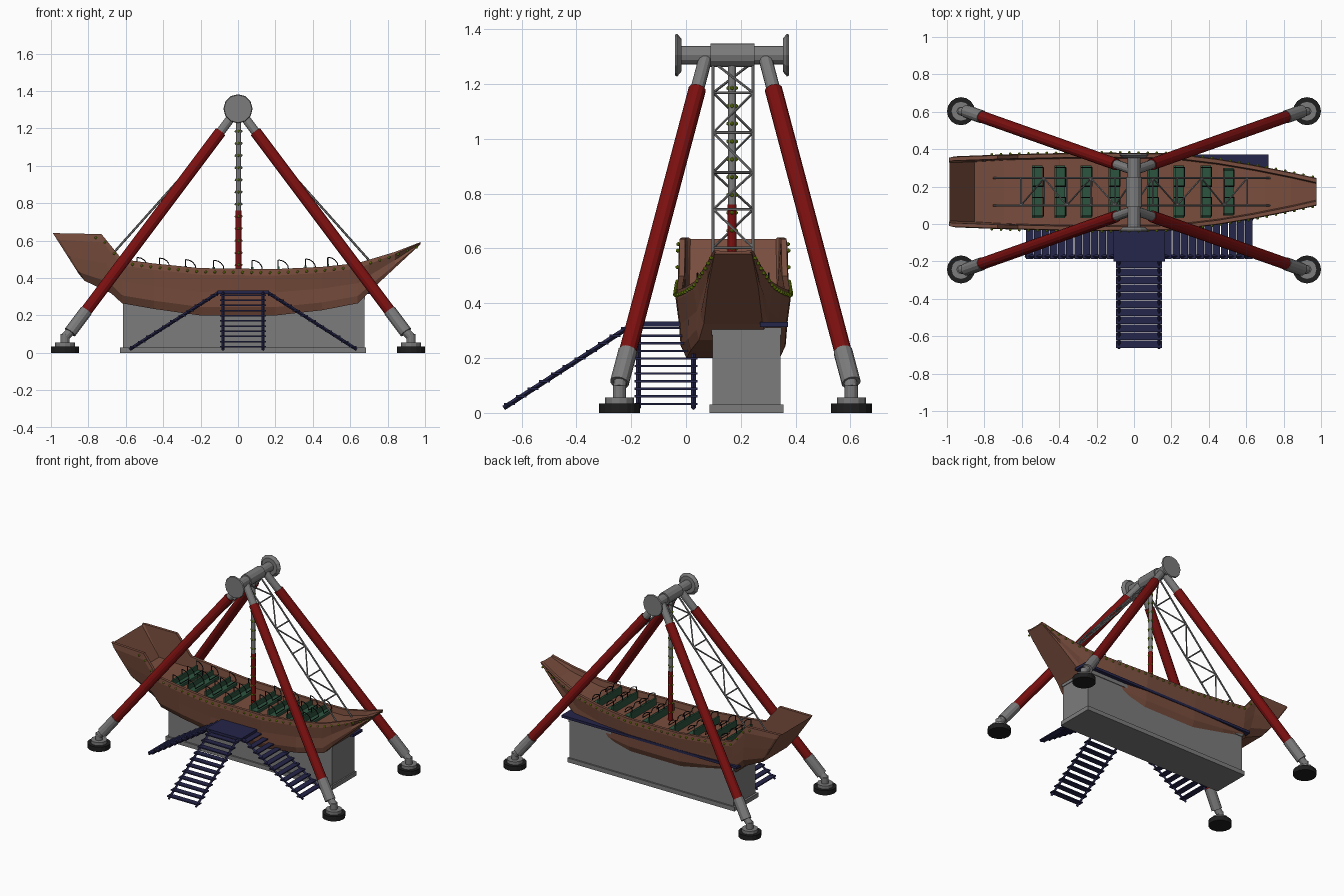
import bpy, bmesh, math
from mathutils import Vector, Matrix

cube = bpy.data.objects.get("Cube")
if cube:
    bpy.data.objects.remove(cube, do_unlink=True)


def material(name, r, g, b):
    m = bpy.data.materials.new(name)
    m.use_nodes = True
    m.diffuse_color = (r, g, b, 1)
    m.node_tree.nodes["Principled BSDF"].inputs["Base Color"].default_value = (r, g, b, 1)
    return m


BROWN = material("brown_wood", .19, .075, .047)
RED = material("dark_red", .2, .005, .005)
GREY = material("steel_grey", .2, .2, .2)
BLACK = material("black_rubber", .013, .013, .013)
NAVY = material("navy_blue", .018, .018, .07)
GREEN = material("seat_green", .026, .09, .05)
LIME = material("lamp_lime", .22, .35, .005)
MID = .172  # centre line of the ride in y


def finish(name, bm, mat):
    bmesh.ops.recalc_face_normals(bm, faces=bm.faces)
    mesh = bpy.data.meshes.new(name)
    bm.to_mesh(mesh)
    bm.free()
    mesh.materials.append(mat)
    ob = bpy.data.objects.new(name, mesh)
    bpy.context.collection.objects.link(ob)
    return ob


def box(bm, x0, x1, y0, y1, z0, z1):
    mat = Matrix.Translation(((x0 + x1) / 2, (y0 + y1) / 2, (z0 + z1) / 2))
    mat = mat @ Matrix.Diagonal((x1 - x0, y1 - y0, z1 - z0, 1))
    bmesh.ops.create_cube(bm, size=1, matrix=mat)


def tube(bm, a, b, r, r2=None, sides=12):
    a, b = Vector(a), Vector(b)
    d = b - a
    mat = Matrix.Translation((a + b) / 2) @ d.to_track_quat('Z', 'Y').to_matrix().to_4x4()
    bmesh.ops.create_cone(bm, cap_ends=True, segments=sides, radius1=r,
                          radius2=r if r2 is None else r2, depth=d.length, matrix=mat)


def lamp(bm, p):
    bmesh.ops.create_icosphere(bm, subdivisions=1, radius=.008, matrix=Matrix.Translation(p))


# Support legs with feet, one per corner
for sx, xn in ((-1, "right"), (1, "left")):
    for sy, yn in ((-1, "front"), (1, "back")):
        def along(z):
            return (sx * (.89 - .75 * (z - .12)), .18 + sy * (.42 - .265 * (z - .12)), z)
        tag = f"{yn}_{xn}"
        foot = (sx * .925, .18 + sy * .423)
        bm = bmesh.new()
        tube(bm, (*foot, 0), (*foot, .034), .075, sides=16)
        finish(f"foot_pad_{tag}", bm, BLACK)
        bm = bmesh.new()
        tube(bm, (*foot, .034), (*foot, .056), .053)
        tube(bm, (*foot, .056), (*foot, .1), .024)
        tube(bm, (*foot, .085), along(.125), .024)
        tube(bm, along(.11), along(.225), .035)
        tube(bm, along(1.17), along(1.3), .025)
        finish(f"leg_joints_{tag}", bm, GREY)
        bm = bmesh.new()
        tube(bm, along(.215), along(1.18), .032)
        finish(f"leg_{tag}", bm, RED)

# Axle with central sleeve and end discs
bm = bmesh.new()
tube(bm, (0, -.03, 1.305), (0, .37, 1.305), .034)
tube(bm, (0, .09, 1.305), (0, .25, 1.305), .043)
for s in (-1, 1):
    for a, b, r, r2 in ((.185, .2, .06, .078), (.2, .208, .078, .074)):
        tube(bm, (0, .168 + s * a, 1.305), (0, .168 + s * b, 1.305), r, r2)
finish("axle", bm, GREY)

# Centre pole
bm = bmesh.new()
tube(bm, (.003, .168, .75), (.003, .168, 1.28), .014)
finish("pole_upper", bm, GREY)
bm = bmesh.new()
tube(bm, (.003, .168, .39), (.003, .168, .76), .016)
finish("pole_lower", bm, RED)
bm = bmesh.new()
for i in range(12):
    for k in range(4):
        a = k * math.pi / 2
        lamp(bm, (.003 + .014 * math.cos(a), .168 + .014 * math.sin(a), .47 + i * .065))
finish("pole_lamps", bm, LIME)

# Lattice hangers from axle to both ends of the boat
for s, xn in ((-1, "right"), (1, "left")):
    def rail(x, side):
        return (s * x, MID + side * .073, 1.28 - 1.12 * x)
    bm = bmesh.new()
    for side in (-1, 1):
        tube(bm, rail(0, side), rail(.75, side), .006, sides=6)
    bars = [.0, .1, .23, .36, .48, .605]
    for i, x in enumerate(bars):
        tube(bm, rail(x, -1), rail(x, 1), .005, sides=6)
        if i:
            d = s if i % 2 else -s
            tube(bm, rail(bars[i - 1], -d), rail(x, d), .005, sides=6)
    finish(f"lattice_{xn}", bm, GREY)

# Boat hull: x top, x keel, z rim, z keel, z deck, half widths of rim and keel
STATIONS = [
    (-.99, -.85, .64, .42, .635, .182, .13),
    (-.975, -.82, .64, .385, .44, .186, .13),
    (-.73, -.68, .635, .32, .425, .195, .14),
    (-.62, -.62, .5, .265, .425, .198, .15),
    (-.45, -.45, .478, .235, .425, .202, .16),
    (-.2, -.2, .453, .2, .41, .206, .17),
    (.2, .2, .448, .2, .41, .202, .17),
    (.45, .45, .46, .228, .42, .172, .155),
    (.64, .64, .48, .265, .44, .14, .125),
    (.7, .7, .498, .325, .46, .128, .107),
    (.84, .84, .54, .455, .51, .1, .092),
    (.975, .975, .592, .58, .588, .07, .068),
]


def section(xt, xb, zt, zb, zd, hs, hb):
    def pt(h, f):
        return Vector((xb + (xt - xb) * f, h, zb + (zt - zb) * f))
    fd = (zd - zb) / (zt - zb)
    mid = hb + (hs - hb) * .6
    half = [pt(hb, 0), pt(mid, .18), pt(hs - .008, .5), pt(hs + .004, .86), pt(hs, 1),
            pt(hs - .02, 1), pt(hs - .026, fd)]
    return [Vector((p.x, MID - p.y, p.z)) for p in half] + \
           [Vector((p.x, MID + p.y, p.z)) for p in reversed(half)]


bm = bmesh.new()
rings = [[bm.verts.new(p) for p in section(*st)] for st in STATIONS]
for r0, r1 in zip(rings, rings[1:]):
    n = len(r0)
    for i in range(n):
        j = (i + 1) % n
        bm.faces.new((r0[i], r0[j], r1[j], r1[i]))
bm.faces.new(rings[0])
bm.faces.new(rings[-1])
finish("boat_hull", bm, BROWN)


def sample(x, k):
    for a, b in zip(STATIONS, STATIONS[1:]):
        if a[0] <= x <= b[0]:
            return a[k] + (b[k] - a[k]) * (x - a[0]) / (b[0] - a[0])


# Lamps just under the rim on both sides
bm = bmesh.new()
for i in range(36):
    x = -.76 + i * .049
    for s in (-1, 1):
        lamp(bm, (x, MID + s * (sample(x, 5) + .006), sample(x, 2) - .02))
finish("rim_lamps", bm, LIME)

# Benches and their lap bars
seats, bars = bmesh.new(), bmesh.new()
for x in (-.515, -.395, -.255, -.105, .1, .24, .385, .505):
    z = sample(x, 4)
    w = min(.14, sample(x, 5) - .035)
    box(seats, x - .027, x + .027, MID - w, MID + w, z - .01, z + .018)
    box(seats, x - .03, x - .018, MID - w, MID + w, z, z + .05)
    path = [(x - .025, z + .01)] + [
        (x - .025 + .055 * math.sin(a * math.pi / 8), z + .035 + .05 * math.cos(a * math.pi / 8))
        for a in range(5)]
    for y in (MID - w + .01, MID - .03, MID + .03, MID + w - .01):
        for p, q in zip(path, path[1:]):
            tube(bars, (p[0], y, p[1]), (q[0], y, q[1]), .003, sides=5)
    for s in (-1, 1):
        tube(bars, (x + .03, MID + s * (w - .01), z + .035),
             (x + .03, MID + s * .03, z + .035), .003, sides=5)
finish("benches", seats, GREEN)
finish("lap_bars", bars, BLACK)

# Machinery base with plinth and top lip
bm = bmesh.new()
box(bm, -.615, .675, .096, .344, .01, .29)
box(bm, -.63, .685, .085, .355, 0, .03)
box(bm, -.62, .68, .093, .349, .285, .312)
finish("base_block", bm, GREY)

# Boarding platform and rear walkway
bm = bmesh.new()
box(bm, -.11, .165, -.2, 0, .316, .334)
finish("front_platform", bm, NAVY)
bm = bmesh.new()
box(bm, -.66, .72, .27, .372, .314, .332)
finish("rear_walkway", bm, NAVY)


def stairs(name, top, bottom, across, half):
    """Stringers and treads running from top to bottom."""
    top, bottom, across = Vector(top), Vector(bottom), Vector(across)
    bm = bmesh.new()
    for s in (-1, 1):
        off = across * s * (half - .015)
        tube(bm, top + off, bottom + off, .009, sides=4)
    for i in range(11):
        p = top.lerp(bottom, (i + .5) / 11)
        hx, hy = (half, .02) if across.x else (.02, half)
        box(bm, p.x - hx, p.x + hx, p.y - hy, p.y + hy, p.z - .003, p.z + .005)
    finish(name, bm, NAVY)


stairs("front_stairs", (.027, -.195, .322), (.027, -.665, .018), (1, 0, 0), .122)
stairs("right_stairs", (-.105, -.073, .322), (-.58, -.073, .018), (0, 1, 0), .115)
stairs("left_stairs", (.16, -.073, .322), (.635, -.073, .018), (0, 1, 0), .115)
